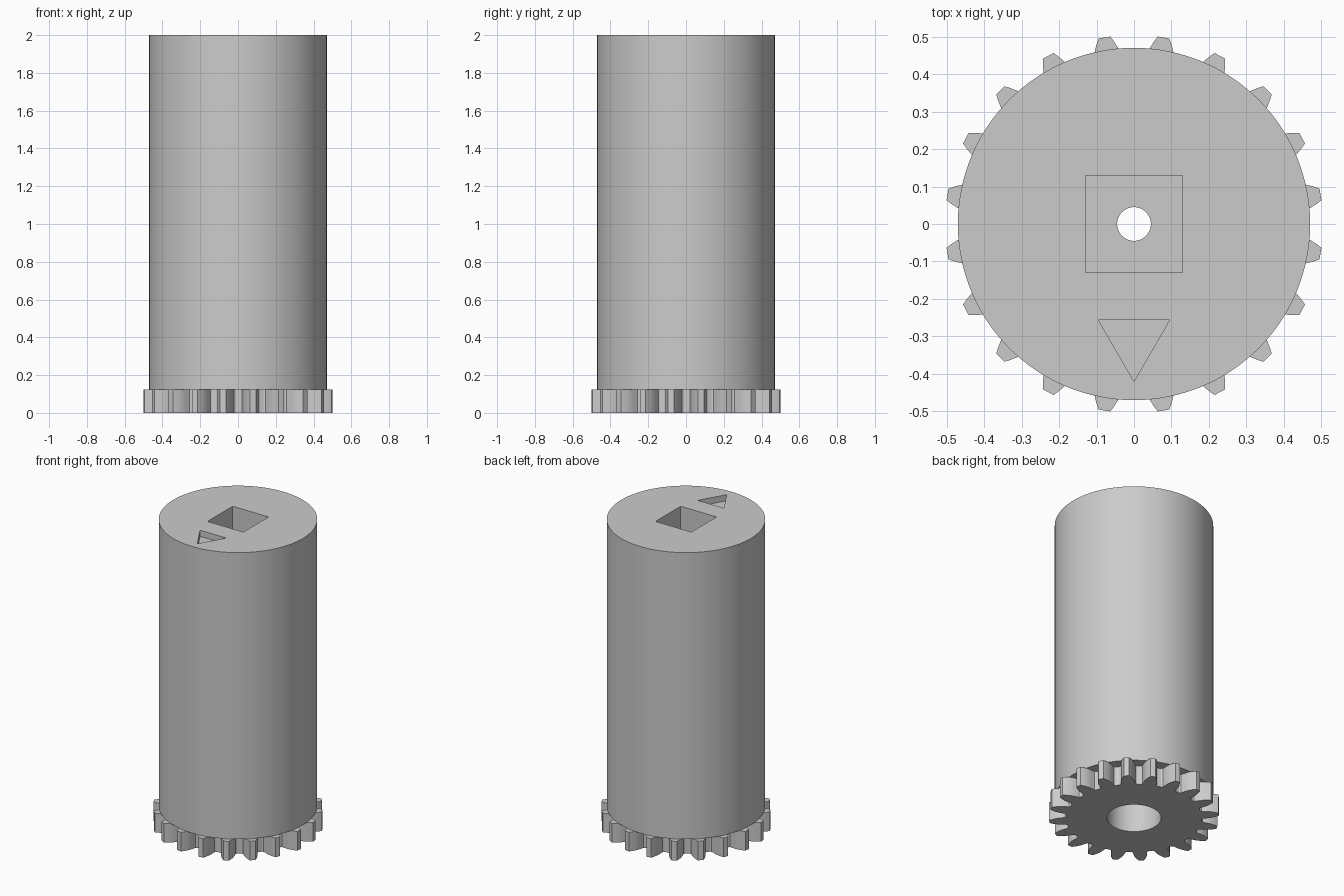
import bpy, bmesh, math
from math import sin, cos, radians, tan, acos

default = bpy.data.objects.get("Cube")
if default:
    bpy.data.objects.remove(default, do_unlink=True)

HEIGHT, GEAR_H, BODY_R = 2.0, 0.125, 0.47
TEETH, TIP_R, PITCH_R, ROOT_R = 20, 0.504, 0.458, 0.402

grey = bpy.data.materials.new("plain_grey")
grey.use_nodes = True
colour = (0.6, 0.6, 0.6, 1)
grey.diffuse_color = colour
grey.node_tree.nodes["Principled BSDF"].inputs["Base Color"].default_value = colour


def prism(name, outline, z0, z1):
    """Extrude a closed 2D outline between two heights."""
    bm = bmesh.new()
    face = bm.faces.new([bm.verts.new((x, y, z0)) for x, y in outline])
    top = bmesh.ops.extrude_face_region(bm, geom=[face])["geom"]
    verts = [v for v in top if isinstance(v, bmesh.types.BMVert)]
    bmesh.ops.translate(bm, verts=verts, vec=(0, 0, z1 - z0))
    bmesh.ops.recalc_face_normals(bm, faces=bm.faces)
    mesh = bpy.data.meshes.new(name)
    bm.to_mesh(mesh)
    bm.free()
    mesh.materials.append(grey)
    obj = bpy.data.objects.new(name, mesh)
    bpy.context.collection.objects.link(obj)
    return obj


def circle(r, n):
    return [(r * cos(math.tau * i / n), r * sin(math.tau * i / n)) for i in range(n)]


def involute(a):
    return tan(a) - a


def gear_outline():
    """Involute teeth with a gap centred on each axis."""
    pressure = radians(20)
    base = PITCH_R * cos(pressure)
    half_pitch = math.pi / TEETH
    flank = []
    for i in range(6):
        r = base + (TIP_R - base) * i / 5
        half = half_pitch / 2 + involute(pressure) - involute(acos(base / r))
        flank.append((r, half))
    # Rounded fillet towards the root
    wide = flank[0][1]
    flank = [(ROOT_R, wide + 0.035), (ROOT_R + 0.006, wide + 0.012)] + flank
    points = []
    for k in range(TEETH):
        mid = half_pitch * (2 * k + 1)
        tooth = [(r, mid - h) for r, h in flank]
        tooth += [(r, mid + h) for r, h in reversed(flank)]
        points += [(r * cos(a), r * sin(a)) for r, a in tooth]
    return points


# Main parts
body = prism("cylinder_body", circle(BODY_R, 128), GEAR_H, HEIGHT)
gear = prism("gear_ring", gear_outline(), 0, GEAR_H)

# Recesses: square socket, pointer, through hole and wide lower bore
s = 0.13
square = [(-s, -s), (s, -s), (s, s), (-s, s)]
pointer = [(-0.095, -0.256), (0, -0.42), (0.095, -0.256)]
cutters = [
    prism("socket_cutter", square, HEIGHT - 0.5, HEIGHT + 0.1),
    prism("pointer_cutter", pointer, HEIGHT - 0.04, HEIGHT + 0.1),
    prism("hole_cutter", circle(0.045, 48), 0.3, HEIGHT - 0.3),
    prism("bore_cutter", circle(0.16, 64), -0.1, 0.6),
]


def carve(obj, tools):
    for tool in tools:
        mod = obj.modifiers.new(tool.name, "BOOLEAN")
        mod.operation, mod.solver, mod.object = "DIFFERENCE", "EXACT", tool
    bpy.context.view_layer.update()
    graph = bpy.context.evaluated_depsgraph_get()
    mesh = bpy.data.meshes.new_from_object(obj.evaluated_get(graph))
    obj.modifiers.clear()
    obj.data = mesh


carve(body, cutters)
carve(gear, cutters[-1:])
for tool in cutters:
    bpy.data.objects.remove(tool, do_unlink=True)

# Smooth the round walls, keep the rims sharp
bpy.ops.object.select_all(action="DESELECT")
for obj in (body, gear):
    obj.select_set(True)
    bpy.context.view_layer.objects.active = obj
bpy.ops.object.shade_smooth_by_angle(angle=radians(25))
